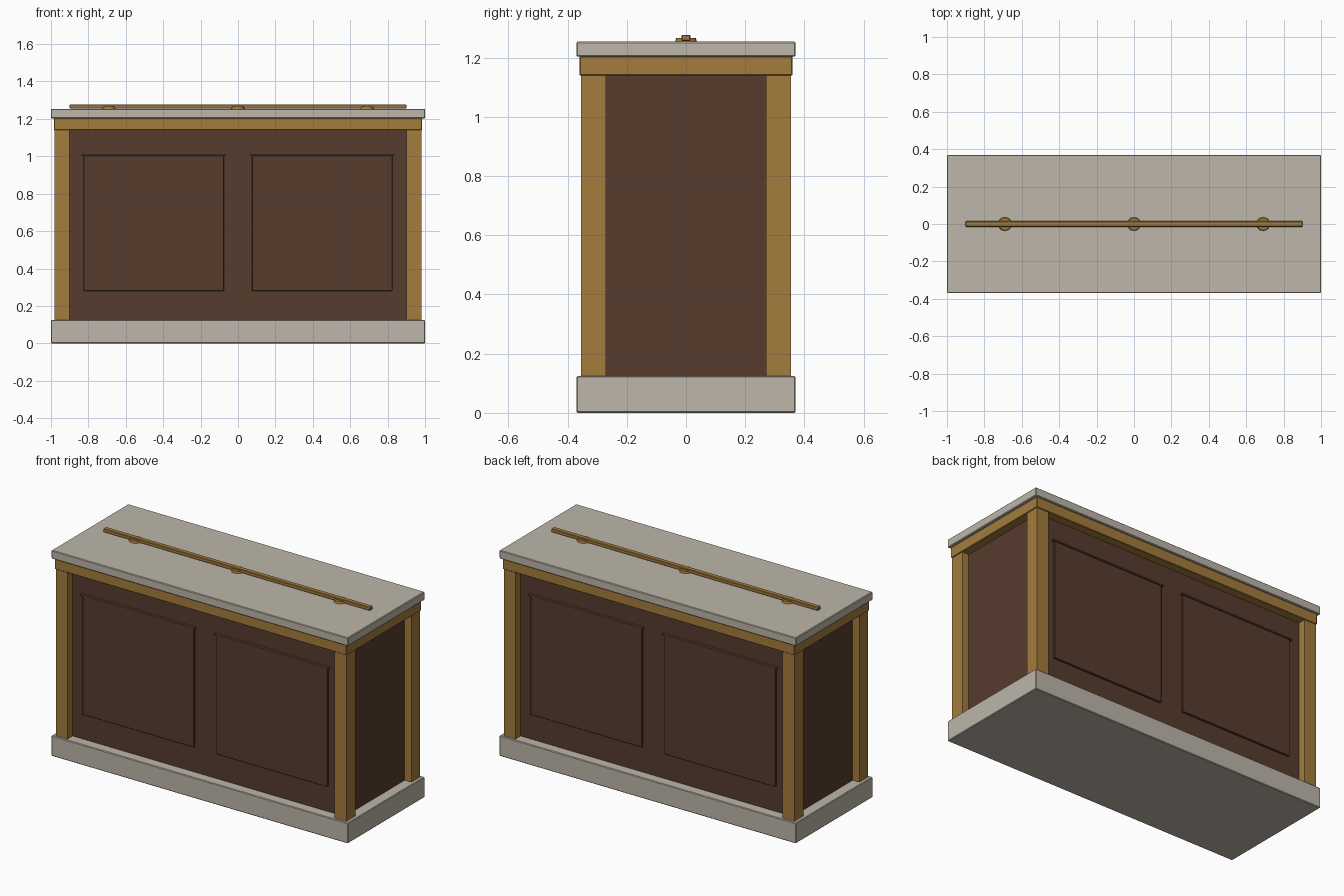
import bpy, bmesh

if "Cube" in bpy.data.objects:
    bpy.data.objects.remove(bpy.data.objects["Cube"])

def material(name, rgb):
    m = bpy.data.materials.new(name)
    m.diffuse_color = (*rgb, 1)
    m.use_nodes = True
    m.node_tree.nodes["Principled BSDF"].inputs["Base Color"].default_value = m.diffuse_color
    return m

STONE = material("stone", (0.51, 0.47, 0.40))
OAK = material("oak", (0.37, 0.20, 0.045))
DARK = material("dark_wood", (0.095, 0.045, 0.027))

def finish(name, bm, mat, bevel):
    if bevel:
        bmesh.ops.bevel(bm, geom=bm.edges[:], offset=bevel, segments=1, affect='EDGES')
    me = bpy.data.meshes.new(name)
    bm.to_mesh(me)
    bm.free()
    me.materials.append(mat)
    ob = bpy.data.objects.new(name, me)
    bpy.context.collection.objects.link(ob)
    return ob

def box(name, x, y, z, mat, bevel=0):
    """Box from (min, max) ranges on each axis."""
    bm = bmesh.new()
    bmesh.ops.create_cube(bm, size=1)
    for v in bm.verts:
        v.co = [(r[0] + r[1]) / 2 + c * (r[1] - r[0]) for r, c in zip((x, y, z), v.co)]
    return finish(name, bm, mat, bevel)

def span(a):
    return (-a, a)

# Stone plinth and worktop, dark body, oak frieze
box("plinth", span(1.0), span(0.37), (0, 0.125), STONE, 0.004)
box("body", span(0.935), span(0.308), (0.12, 1.16), DARK)
box("frieze", span(0.985), span(0.36), (1.14, 1.205), OAK, 0.003)
box("worktop", span(1.0), span(0.37), (1.203, 1.254), STONE, 0.004)

# Corner posts, and raised panels with a top ledge on both long sides
for sx, side in ((-1, "left"), (1, "right")):
    for sy, face in ((-1, "front"), (1, "back")):
        def rng(s, a, b):
            return tuple(sorted((s * a, s * b)))
        box(f"{face}_{side}_post", rng(sx, 0.90, 0.98), rng(sy, 0.27, 0.355),
            (0.125, 1.15), OAK)
        box(f"{face}_{side}_panel", rng(sx, 0.075, 0.825), rng(sy, 0.30, 0.32),
            (0.28, 1.004), DARK, 0.002)
        box(f"{face}_{side}_panel_ledge", rng(sx, 0.065, 0.838), rng(sy, 0.30, 0.326),
            (1.003, 1.012), DARK)

# Rail along the worktop, on round feet
box("rail", span(0.90), span(0.015), (1.256, 1.277), OAK, 0.003)
for i, x in enumerate((-0.69, 0, 0.69)):
    bm = bmesh.new()
    bmesh.ops.create_cone(bm, cap_ends=True, segments=24, radius1=0.037,
                          radius2=0.033, depth=0.016)
    bmesh.ops.translate(bm, verts=bm.verts, vec=(x, 0, 1.259))
    foot = finish(f"rail_foot_{i + 1}", bm, OAK, 0)
    for p in foot.data.polygons:
        p.use_smooth = len(p.vertices) == 4
    for e in foot.data.edges:
        a, b = (foot.data.vertices[v].co.z for v in e.vertices)
        e.use_edge_sharp = abs(a - b) < 1e-5
